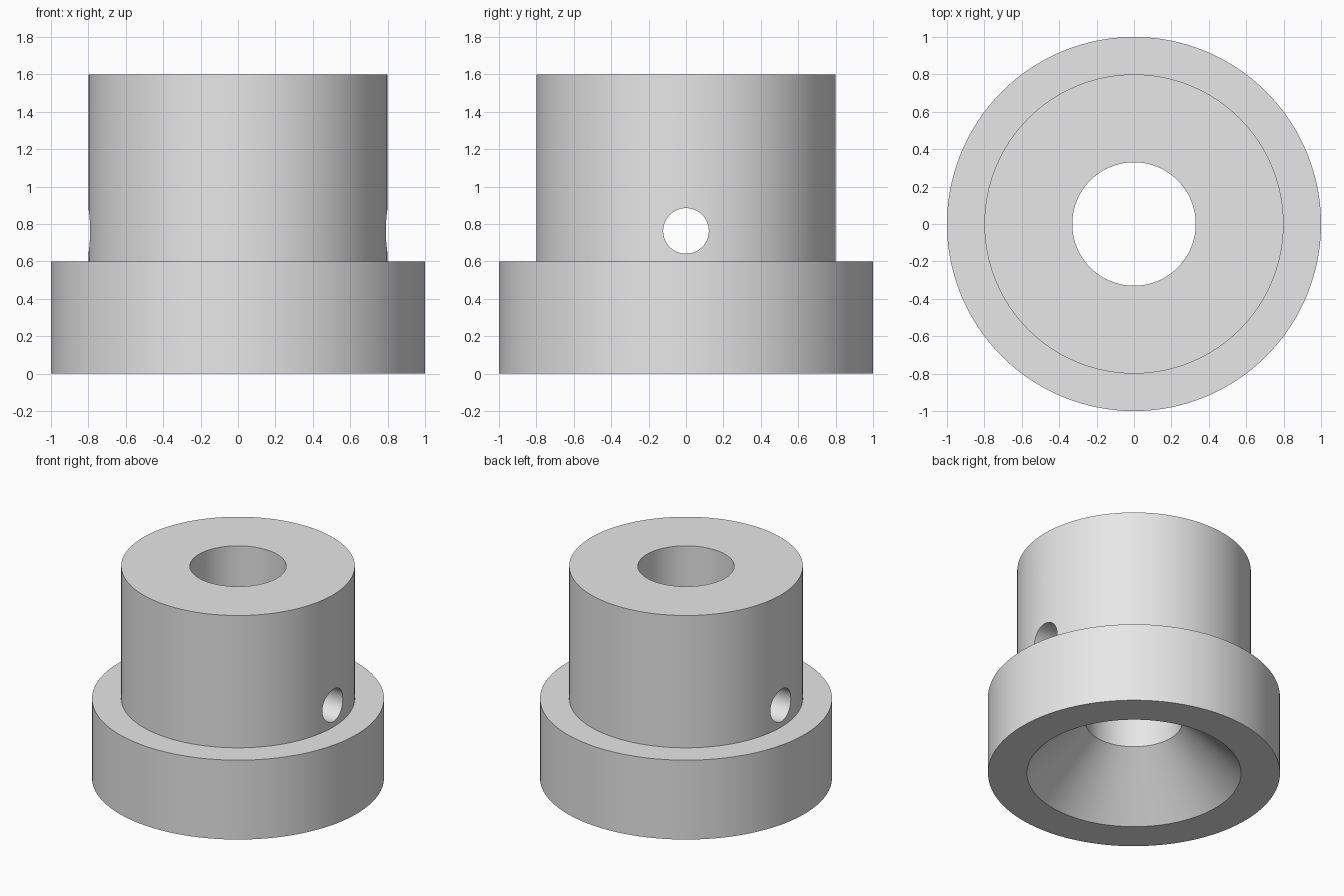
import bpy
import bmesh
import math
from mathutils import Matrix

SEGMENTS = 128

cube = bpy.data.objects.get("Cube")
if cube:
    bpy.data.objects.remove(cube, do_unlink=True)

# Plain grey finish
grey = bpy.data.materials.new("grey")
grey.use_nodes = True
colour = (0.8, 0.8, 0.8, 1.0)
grey.diffuse_color = colour
grey.node_tree.nodes["Principled BSDF"].inputs["Base Color"].default_value = colour


def add_object(name, bm):
    bmesh.ops.recalc_face_normals(bm, faces=bm.faces)
    mesh = bpy.data.meshes.new(name)
    bm.to_mesh(mesh)
    bm.free()
    mesh.materials.append(grey)
    obj = bpy.data.objects.new(name, mesh)
    bpy.context.collection.objects.link(obj)
    return obj


def lathe(name, profile):
    """Revolve a closed (radius, height) profile about z."""
    bm = bmesh.new()
    verts = [bm.verts.new((r, 0, z)) for r, z in profile]
    edges = [bm.edges.new((a, b)) for a, b in zip(verts, verts[1:] + verts[:1])]
    bmesh.ops.spin(bm, geom=verts + edges, cent=(0, 0, 0), axis=(0, 0, 1),
                   angle=math.tau, steps=SEGMENTS, use_merge=True)
    bmesh.ops.remove_doubles(bm, verts=bm.verts, dist=1e-5)
    return add_object(name, bm)


# Flanged hub: wide base, narrower collar, straight bore, conical underside
hub = lathe("flanged_hub", [
    (0.733, 0), (1, 0), (1, 0.6), (0.8, 0.6),
    (0.8, 1.6), (0.33, 1.6), (0.33, 0.4),
])

# Cross hole through both collar walls
bm = bmesh.new()
bmesh.ops.create_cone(
    bm, cap_ends=True, segments=64, radius1=0.122, radius2=0.122, depth=2.4,
    matrix=Matrix.Translation((0, 0, 0.763)) @ Matrix.Rotation(math.pi / 2, 4, "Y"))
cutter = add_object("cross_hole_cutter", bm)
cutter.hide_render = True

bpy.ops.object.select_all(action="DESELECT")
hub.select_set(True)
bpy.context.view_layer.objects.active = hub
cut = hub.modifiers.new("cross_hole", "BOOLEAN")
cut.operation = "DIFFERENCE"
cut.solver = "EXACT"
cut.object = cutter
bpy.ops.object.modifier_apply(modifier=cut.name)
bpy.data.objects.remove(cutter, do_unlink=True)

# Smooth walls with crisp rims
bpy.ops.object.shade_smooth_by_angle(angle=math.radians(30))
